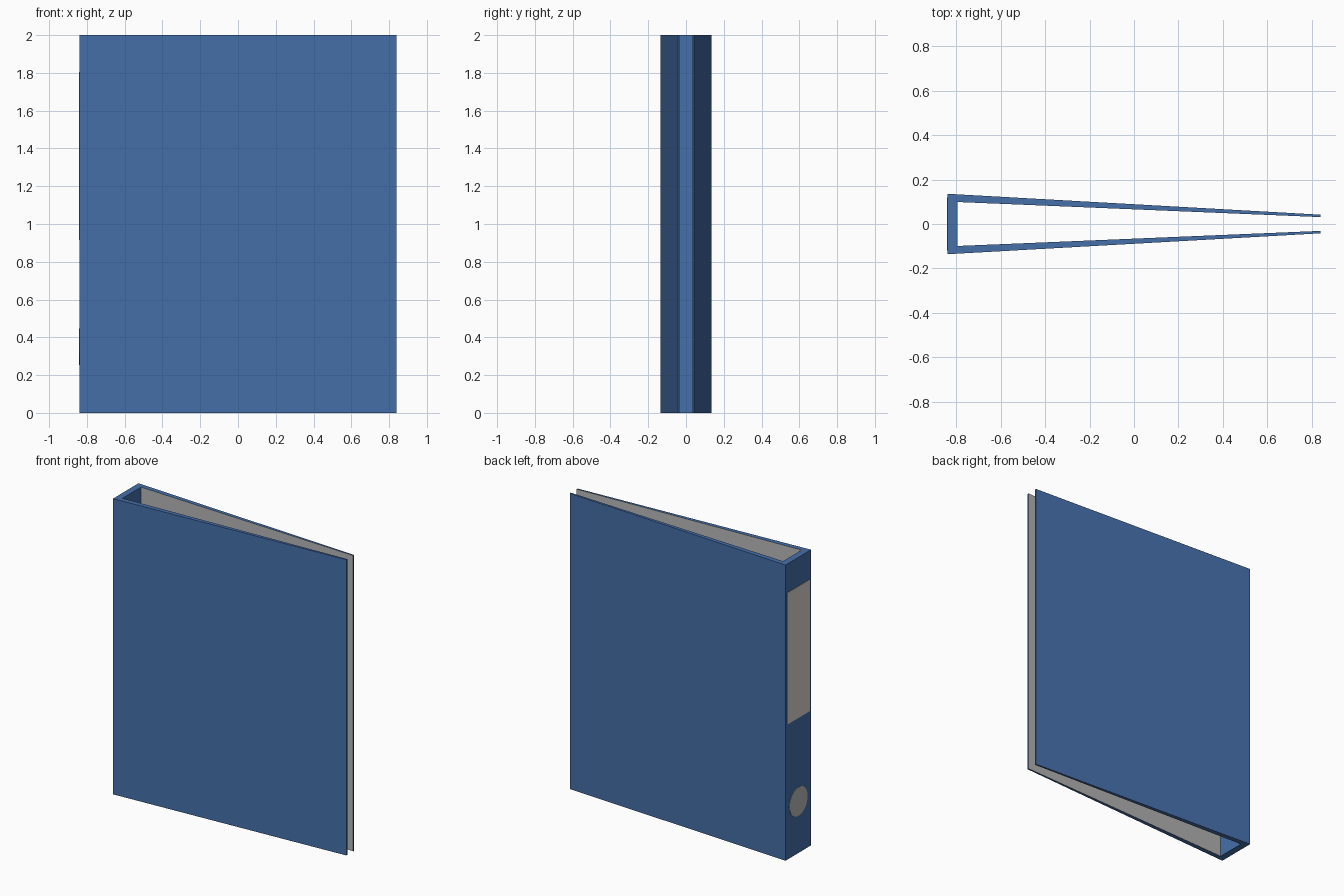
import bpy, bmesh, math
from mathutils import Matrix

if "Cube" in bpy.data.objects:
    bpy.data.objects.remove(bpy.data.objects["Cube"])


def material(name, rgb):
    m = bpy.data.materials.new(name)
    m.diffuse_color = (*rgb, 1)
    m.use_nodes = True
    m.node_tree.nodes["Principled BSDF"].inputs["Base Color"].default_value = m.diffuse_color
    return m


blue = material("cover blue", (0.06, 0.16, 0.40))
grey = material("lining grey", (0.48, 0.48, 0.48))
cream = material("label cream", (0.71, 0.66, 0.62))


def finish(name, bm, mats):
    bmesh.ops.recalc_face_normals(bm, faces=bm.faces)
    me = bpy.data.meshes.new(name)
    bm.to_mesh(me)
    bm.free()
    for m in mats:
        me.materials.append(m)
    ob = bpy.data.objects.new(name, me)
    bpy.context.collection.objects.link(ob)
    return ob


def prism(name, profile, height, mats):
    """Extrude a flat (x, y) outline up from z = 0."""
    bm = bmesh.new()
    face = bm.faces.new([bm.verts.new((x, y, 0)) for x, y in profile])
    geom = bmesh.ops.extrude_face_region(bm, geom=[face])["geom"]
    top = [g for g in geom if isinstance(g, bmesh.types.BMVert)]
    bmesh.ops.translate(bm, verts=top, vec=(0, 0, height))
    return finish(name, bm, mats)


H, X, XI = 2.0, 0.84, -0.795
WO, WI = 0.136, 0.099          # outer and inner half width at the spine
TO, TI = 0.042, 0.031          # outer and inner half width at the opening
yo = WO + (TO - WO) * (XI + X) / (2 * X)

# Spine
prism("spine", [(-X, -WO), (XI, -yo), (XI, yo), (-X, WO)], H, [blue])

# Tapered covers, grey on the inward side
for name, s in (("front_cover", -1), ("back_cover", 1)):
    ob = prism(name, [(XI, s * WI), (X, s * TI), (X, s * TO), (XI, s * yo)], H, [blue, grey])
    for p in ob.data.polygons:
        p.material_index = int(p.normal.y * s < -0.5)

# Spine label plate
bm = bmesh.new()
bmesh.ops.create_cube(bm, size=1, matrix=Matrix.Translation((-X, 0, 1.36)) @ Matrix.Diagonal((0.005, 0.24, 0.89, 1)))
finish("spine_label", bm, [cream])

# Round finger plate
bm = bmesh.new()
bmesh.ops.create_cone(bm, cap_ends=True, segments=32, radius1=0.097, radius2=0.097, depth=0.005,
                      matrix=Matrix.Translation((-X, 0, 0.35)) @ Matrix.Rotation(math.pi / 2, 4, 'Y'))
finish("finger_disc", bm, [grey])
